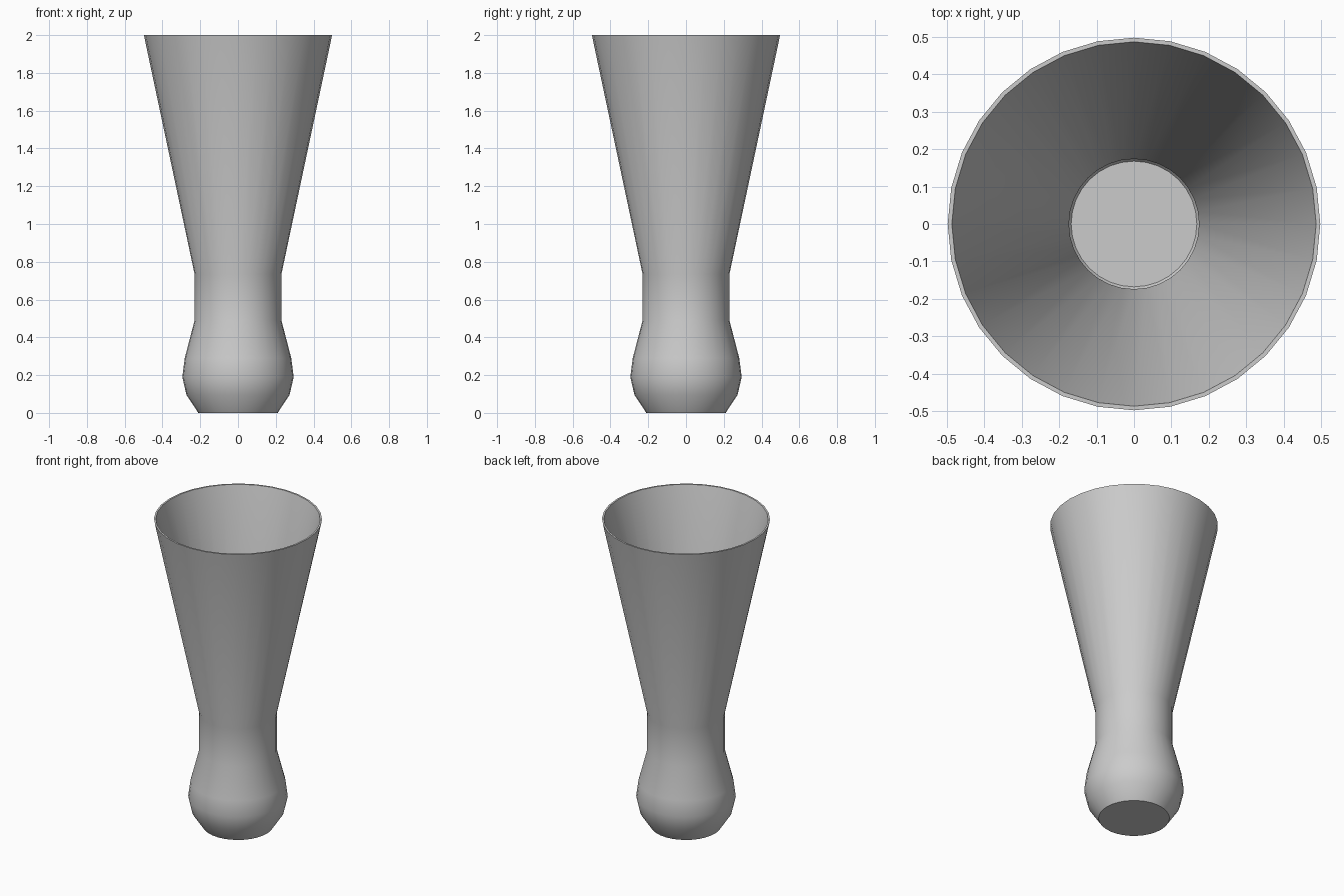
import bpy, bmesh, math

if "Cube" in bpy.data.objects:
    bpy.data.objects.remove(bpy.data.objects["Cube"])

# Closed wall profile (radius, height): outside from base to rim, then inside down to floor
outer = [(0.21, 0), (0.273, 0.095), (0.295, 0.19), (0.282, 0.29),
         (0.23, 0.49), (0.23, 0.735), (0.494, 1.98), (0.498, 2.0)]
inner = [(0.487, 2.0), (0.482, 1.98), (0.174, 0.735), (0.174, 0.49), (0.226, 0.29),
         (0.24, 0.19), (0.22, 0.12), (0.168, 0.05)]
SIDES = 32

bm = bmesh.new()
rings = []
for r, z in outer + inner:
    rings.append([bm.verts.new((r * math.cos(2 * math.pi * i / SIDES),
                                r * math.sin(2 * math.pi * i / SIDES), z))
                  for i in range(SIDES)])
for a, b in zip(rings, rings[1:]):
    for i in range(SIDES):
        j = (i + 1) % SIDES
        bm.faces.new((a[i], a[j], b[j], b[i]))

# Underside and inner floor
bm.faces.new(rings[0][::-1])
bm.faces.new(rings[-1])
bmesh.ops.recalc_face_normals(bm, faces=bm.faces)

mesh = bpy.data.meshes.new("vase")
bm.to_mesh(mesh)
bm.free()
vase = bpy.data.objects.new("vase", mesh)
bpy.context.collection.objects.link(vase)
bpy.context.view_layer.objects.active = vase
vase.select_set(True)
bpy.ops.object.shade_smooth_by_angle(angle=math.radians(42))
